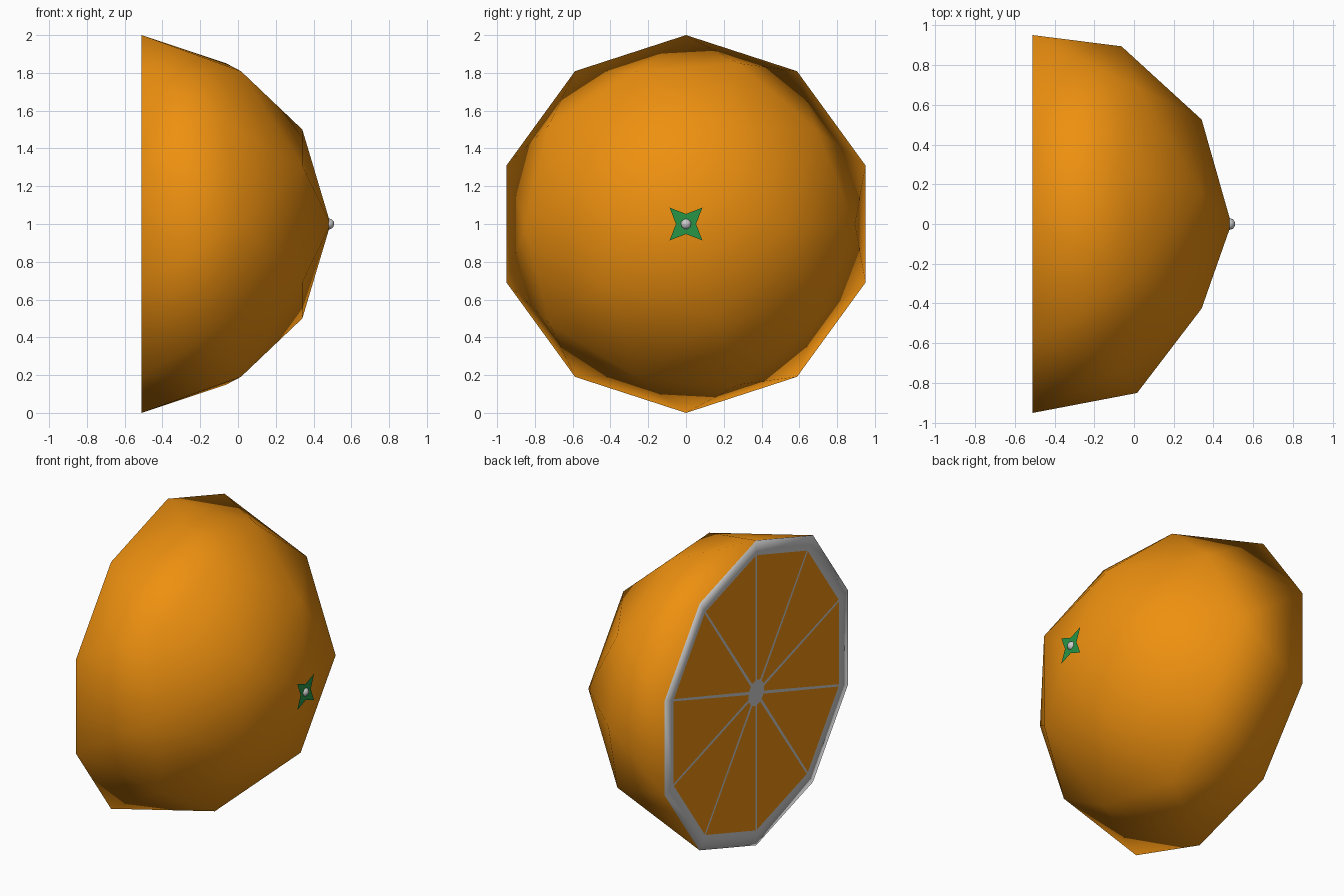
import bpy, bmesh
from math import cos, sin, radians
from mathutils import Vector

if "Cube" in bpy.data.objects:
    bpy.data.objects.remove(bpy.data.objects["Cube"])

CUT_X = -0.51
RIM = 0.91


def material(name, color):
    m = bpy.data.materials.new(name)
    m.diffuse_color = (*color, 1)
    m.use_nodes = True
    m.node_tree.nodes["Principled BSDF"].inputs["Base Color"].default_value = m.diffuse_color
    return m


orange = material("orange_skin", (0.85, 0.28, 0.005))
green = material("leaf_green", (0.02, 0.3, 0.06))
grey = material("pith_grey", (0.8, 0.8, 0.8))


def finish(bm, name, mats, smooth):
    for f in bm.faces:
        f.smooth = smooth
    me = bpy.data.meshes.new(name)
    bm.to_mesh(me)
    bm.free()
    for m in mats:
        me.materials.append(m)
    ob = bpy.data.objects.new(name, me)
    bpy.context.collection.objects.link(ob)
    return ob


def polar(r, deg, x):
    return Vector((x, r * cos(radians(deg)), 1 + r * sin(radians(deg))))


# Peel: half of a low icosphere, pole turned to +x, with a pith rim on the cut
bm = bmesh.new()
bmesh.ops.create_icosphere(bm, subdivisions=2, radius=1)
bmesh.ops.delete(bm, geom=[v for v in bm.verts if v.co.z < -0.01], context='VERTS')
for v in bm.verts:
    x, y, z = v.co
    v.co = (z + CUT_X, x, y + 1)
edges = [e for e in bm.edges if e.is_boundary]
ext = bmesh.ops.extrude_edge_only(bm, edges=edges)["geom"]
for g in ext:
    if isinstance(g, bmesh.types.BMVert):
        g.co = (CUT_X, g.co.y * RIM, 1 + (g.co.z - 1) * RIM)
for f in bm.faces:
    if all(abs(v.co.x - CUT_X) < 1e-4 for v in f.verts):
        f.material_index = 1
bmesh.ops.recalc_face_normals(bm, faces=bm.faces)
for f in bm.faces:   # open shell: force the rim to face -x and the dome outward
    out = Vector((-1, 0, 0)) if f.material_index else f.calc_center_median() - Vector((CUT_X, 0, 1))
    if f.normal.dot(out) < 0:
        f.normal_flip()
finish(bm, "peel", [orange, grey], True)

# Flesh: ten segments around a grey hub, separated by thin membranes
bm = bmesh.new()
outer = [bm.verts.new(polar(RIM, 18 + 36 * i, CUT_X)) for i in range(10)]
inner = [bm.verts.new(polar(0.075, 18 + 36 * i, CUT_X)) for i in range(10)]
bm.faces.new(inner[::-1])
wedges = [bm.faces.new((inner[i], inner[(i + 1) % 10], outer[(i + 1) % 10], outer[i]))
          for i in range(10)]
bm.normal_update()
for f in bm.faces:
    if f.normal.x > 0:
        f.normal_flip()
for f in bm.faces:
    f.material_index = 1
bmesh.ops.inset_individual(bm, faces=wedges, thickness=0.012)
for f in wedges:
    f.material_index = 0
finish(bm, "flesh", [orange, grey], False)

# Calyx: flat four-pointed star at the pole
bm = bmesh.new()
star = [bm.verts.new(polar(0.123 if i % 2 else 0.053, 45 * i, 0.491)) for i in range(8)]
mid = bm.verts.new((0.491, 0, 1))
for i in range(8):
    bm.faces.new((mid, star[i], star[(i + 1) % 8]))
finish(bm, "calyx", [green], False)

# Stem button: small ball in the middle of the star
bm = bmesh.new()
bmesh.ops.create_icosphere(bm, subdivisions=2, radius=0.03)
finish(bm, "stem_button", [], True).location = (0.48, 0, 1)
